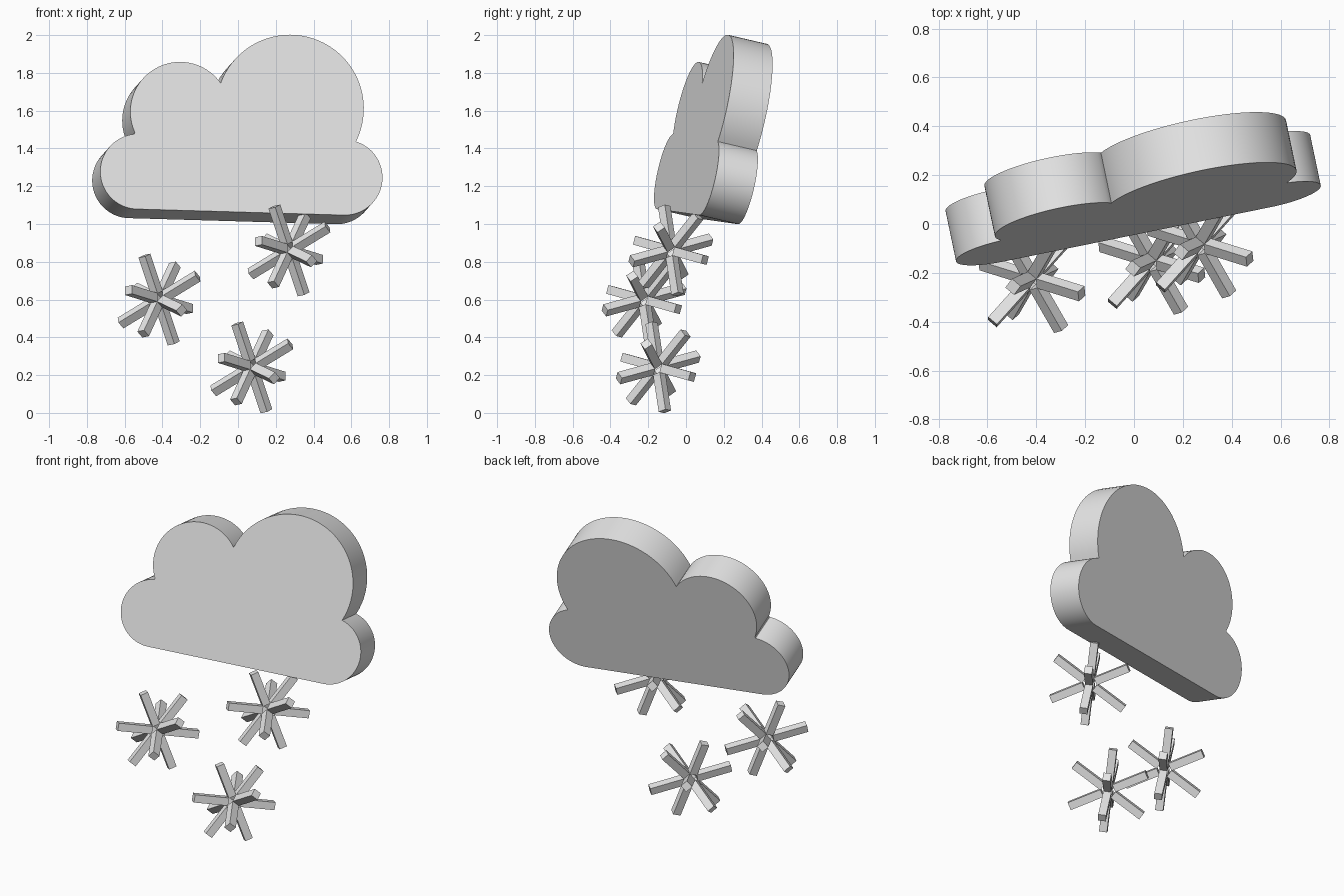
import bpy, bmesh, math
from mathutils import Vector

if "Cube" in bpy.data.objects:
    bpy.data.objects.remove(bpy.data.objects["Cube"])

mat = bpy.data.materials.new("light_grey")
mat.diffuse_color = (0.8, 0.8, 0.8, 1)
mat.use_nodes = True
mat.node_tree.nodes["Principled BSDF"].inputs["Base Color"].default_value = mat.diffuse_color


def make_object(name, bm):
    bmesh.ops.recalc_face_normals(bm, faces=bm.faces)
    mesh = bpy.data.meshes.new(name)
    bm.to_mesh(mesh)
    bm.free()
    mesh.materials.append(mat)
    ob = bpy.data.objects.new(name, mesh)
    bpy.context.collection.objects.link(ob)
    return ob


# Cloud outline: arcs (centre x, centre z, radius, start, end) going counterclockwise
LOBES = [
    (0.566, 1.246, 0.199, -92, 71.5),    # lower right
    (0.275, 1.611, 0.391, -26.5, 160),   # large top
    (-0.307, 1.595, 0.263, 36.6, 204.6), # small top
    (-0.53, 1.278, 0.199, 95.5, 268),    # lower left
]
BACK = Vector((-0.043, 0.206, -0.048))   # cloud thickness, tilted


def front_point(x, z):
    """Lift a point of the outline onto the tilted front plane."""
    return Vector((x, 0.22 + 0.21 * (x - 0.28) + 0.22 * (z - 2.0), z))


bm = bmesh.new()
ring = []
for cx, cz, r, a0, a1 in LOBES:
    n = 40
    for i in range(n + 1):
        a = math.radians(a0 + (a1 - a0) * i / n)
        ring.append(bm.verts.new(front_point(cx + r * math.cos(a), cz + r * math.sin(a))))
bmesh.ops.remove_doubles(bm, verts=bm.verts, dist=0.0005)
ring = [v for v in ring if v.is_valid]
front = bm.faces.new(ring)
ext = bmesh.ops.extrude_face_region(bm, geom=[front], use_keep_orig=True)
bmesh.ops.translate(bm, vec=BACK, verts=[g for g in ext["geom"] if isinstance(g, bmesh.types.BMVert)])
cloud = make_object("cloud", bm)
bpy.context.view_layer.objects.active = cloud
cloud.select_set(True)
bpy.ops.object.shade_smooth_by_angle(angle=math.radians(30))
cloud.select_set(False)

# Snowflake frame: two perpendicular six-armed stars sharing one axis
up = Vector((0.015, 0.256, 0.966)).normalized()
away = Vector((0.654, 0.73, -0.197))
away = (away - up * away.dot(up)).normalized()
side = away.cross(up)
c, s = math.cos(math.pi / 6), 0.5
shared = up * c + away * s
other = side.cross(shared)
# (arm axis, normal of the star the arm lies in)
ARMS = [
    (shared, side), (up * c - away * s, side), (away, side),
    (side * c + shared * s, other), (side * c - shared * s, other),
]
INNER, OUTER, HALF = 0.038, 0.247, 0.0235


def add_bar(bm, centre, axis, normal):
    """Square bar running from the inner to the outer radius."""
    u, v = normal * HALF, axis.cross(normal) * HALF
    ends = []
    for r in (INNER, OUTER):
        p = centre + axis * r
        ends.append([bm.verts.new(p + u * i + v * j) for i, j in ((1, 1), (-1, 1), (-1, -1), (1, -1))])
    bm.faces.new(ends[0])
    bm.faces.new(ends[1])
    for k in range(4):
        m = (k + 1) % 4
        bm.faces.new((ends[0][k], ends[0][m], ends[1][m], ends[1][k]))


for name, centre in (("snowflake_right", (0.27, -0.08, 0.86)),
                     ("snowflake_left", (-0.418, -0.222, 0.60)),
                     ("snowflake_bottom", (0.073, -0.147, 0.241))):
    bm = bmesh.new()
    for axis, normal in ARMS:
        for sign in (1, -1):
            add_bar(bm, Vector(centre), axis * sign, normal)
    make_object(name, bm)
